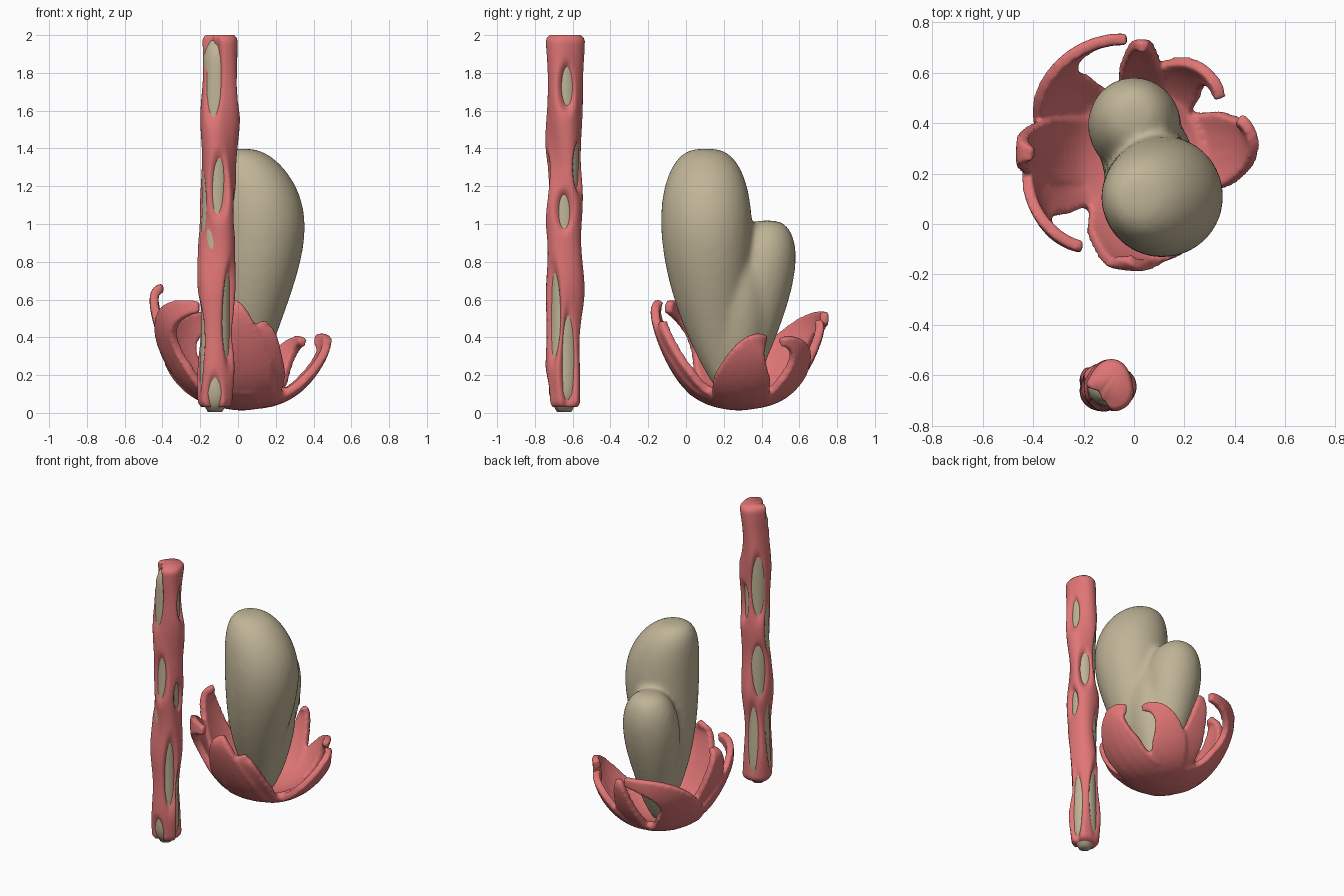
import bpy, bmesh
from math import cos, sin, pi, radians, exp
from mathutils import Vector

if "Cube" in bpy.data.objects:
    bpy.data.objects.remove(bpy.data.objects["Cube"])


def material(name, rgb):
    m = bpy.data.materials.new(name)
    m.diffuse_color = (*rgb, 1)
    m.use_nodes = True
    m.node_tree.nodes["Principled BSDF"].inputs["Base Color"].default_value = m.diffuse_color
    return m


PINK = material("pink", (0.75, 0.18, 0.18))
BEIGE = material("beige", (0.53, 0.46, 0.31))


def finish(bm, name, mat):
    bmesh.ops.recalc_face_normals(bm, faces=bm.faces)
    me = bpy.data.meshes.new(name)
    bm.to_mesh(me)
    bm.free()
    me.materials.append(mat)
    ob = bpy.data.objects.new(name, me)
    bpy.context.collection.objects.link(ob)
    for p in me.polygons:
        p.use_smooth = True
    return ob


def loft(bm, rings, capped=True):
    """Skin through rings of equal point count."""
    loops = [[bm.verts.new(p) for p in ring] for ring in rings]
    n = len(loops[0])
    for a, b in zip(loops, loops[1:]):
        for i in range(n):
            j = (i + 1) % n
            bm.faces.new((a[i], a[j], b[j], b[i]))
    bm.faces.new(loops[0][::-1])
    if capped:
        bm.faces.new(loops[-1])


def fuse(ob, voxel, steps):
    m = ob.modifiers.new("fuse", 'REMESH')
    m.mode = 'VOXEL'
    m.voxel_size = voxel
    m.use_smooth_shade = True
    s = ob.modifiers.new("soften", 'SMOOTH')
    s.iterations = steps


def circle(x, y, z, r, n=40):
    return [(x + r * cos(2 * pi * i / n), y + r * sin(2 * pi * i / n), z) for i in range(n)]


# Two-lobed body: pear-shaped lobes on bent centre lines, with a web between them
def lobe(bm, bottom, height, power, radius, centre):
    rings = []
    for i in range(1, 40):
        t = .5 - .5 * cos(pi * i / 40)
        swell = sin(pi * t ** power)
        rings.append(circle(*centre(t, swell), bottom + height * t, radius * swell ** .34))
    loft(bm, rings)


bm = bmesh.new()
lobe(bm, .03, 1.37, 1.94, .241, lambda t, s: (.03 + .09 * s - .01 * t, .105 + .145 * (1 - t) ** 3))
lobe(bm, .03, .99, 2.1, .185, lambda t, s: (.02 - .025 * t, .29 + .14 * t))
lobe(bm, .03, .86, 1.7, .18, lambda t, s: (.03 + .03 * t, .27))
body = finish(bm, "body", BEIGE)
fuse(body, .018, 12)

# Clawed cup: start angle, tip angle, reach, tip height, half width, inward curl
petals = [
    (152, 96, .49, .50, .16, .07),    # back left hook
    (192, 239, .495, .56, .16, .12),  # left front hook
    (178, 180, .50, .66, .13, .17),   # left spur
    (266, 262, .47, .57, .18, .11),   # front
    (284, 288, .43, .46, .16, .05),   # front right
    (2, 19, .47, .385, .15, .12),     # right
    (64, 34, .43, .38, .11, .10),     # back right hook
    (89, 88, .45, .48, .085, .08),    # back
]
CX, CY, STEPS = .02, .28, 20
FOCUS = Vector((CX, CY, .52))


def spine_point(s, a, b, reach, h, curl):
    ang = radians(a + (b - a) * s ** 3)
    r = reach * sin(pi / 2 * s ** .7) * (1 - curl * s ** 6)
    return Vector((CX + r * cos(ang), CY + r * sin(ang), .04 + (h - .04) * sin(s * pi / 2) ** 1.8))


bm = bmesh.new()
for a, b, reach, h, width, curl in petals:
    rows = []
    for k in range(STEPS + 1):
        s = .02 + .98 * k / STEPS
        p = spine_point(s, a, b, reach, h, curl)
        along = p - spine_point(s - .02, a, b, reach, h, curl)
        inward = (FOCUS - p).normalized()
        side = along.cross(inward).normalized()
        w = width * (1 - .82 * max(0, (s - .4) / .6) ** .95)
        rows.append([bm.verts.new(p + side * w * t + inward * (w * t) ** 2 / .94)
                     for t in (-1, -.5, 0, .5, 1)])
    for lo, hi in zip(rows, rows[1:]):
        for i in range(4):
            bm.faces.new((lo[i], lo[i + 1], hi[i + 1], hi[i]))
# bowl floor joining the petals
loft(bm, [circle(CX, CY, .036 + 1.3 * (.02 * i) ** 2, .02 * i) for i in range(1, 14)], False)
cup = finish(bm, "clawed_cup", PINK)
shell = cup.modifiers.new("thickness", 'SOLIDIFY')
shell.thickness = .046
shell.offset = 0
fuse(cup, .011, 6)

# Pole core with rounded ends
bm = bmesh.new()
rings = []
for i in range(41):
    z = .005 + 1.975 * i / 40
    end = min(z, 1.985 - z)
    r = .078 * min(1, .45 + end * 7) + .003 * sin(9 * z)
    rings.append(circle(-.122 + .008 * z, -.645, z, r))
loft(bm, rings)
finish(bm, "pole_core", BEIGE)

# Pole coat: openings are angle, height, half height (front is -90)
openings = [(-95, .05, .13), (-40, .52, .23), (15, .26, .24), (-88, 1.2, .15),
            (-112, 1.80, .22), (0, 1.07, .09), (10, 1.72, .11), (135, 1.43, .20),
            (135, .83, .16), (105, .36, .22), (60, 1.3, .12), (-165, .35, .20),
            (-170, 1.1, .14), (-150, 1.95, .10)]


def coat_radius(deg, z):
    a = radians(deg)
    r = .096 + .006 * sin(3 * a + 5 * z) + .005 * sin(9 * z + 2 * a) - .004 * cos(14 * z)
    for angle, height, half in openings:
        turn = (deg - angle + 180) % 360 - 180
        d = (turn / 25) ** 2 + ((z - height) / half) ** 2
        r -= .055 * exp(-.9 * d * d)
    return max(r, .045)


SEG, ROWS = 64, 120
bm = bmesh.new()
rings = []
for k in range(ROWS + 1):
    z = .03 + 1.97 * k / ROWS
    scale = 1 - .2 * max(0, 1 - min(k, ROWS - k) / 2) ** 2
    ring = []
    for i in range(SEG):
        deg = 360 * i / SEG
        r = coat_radius(deg, z) * scale
        ring.append((-.119 + .012 * z + r * cos(radians(deg)), -.645 + r * sin(radians(deg)), z))
    rings.append(ring)
loft(bm, rings)
finish(bm, "pole_coat", PINK)
